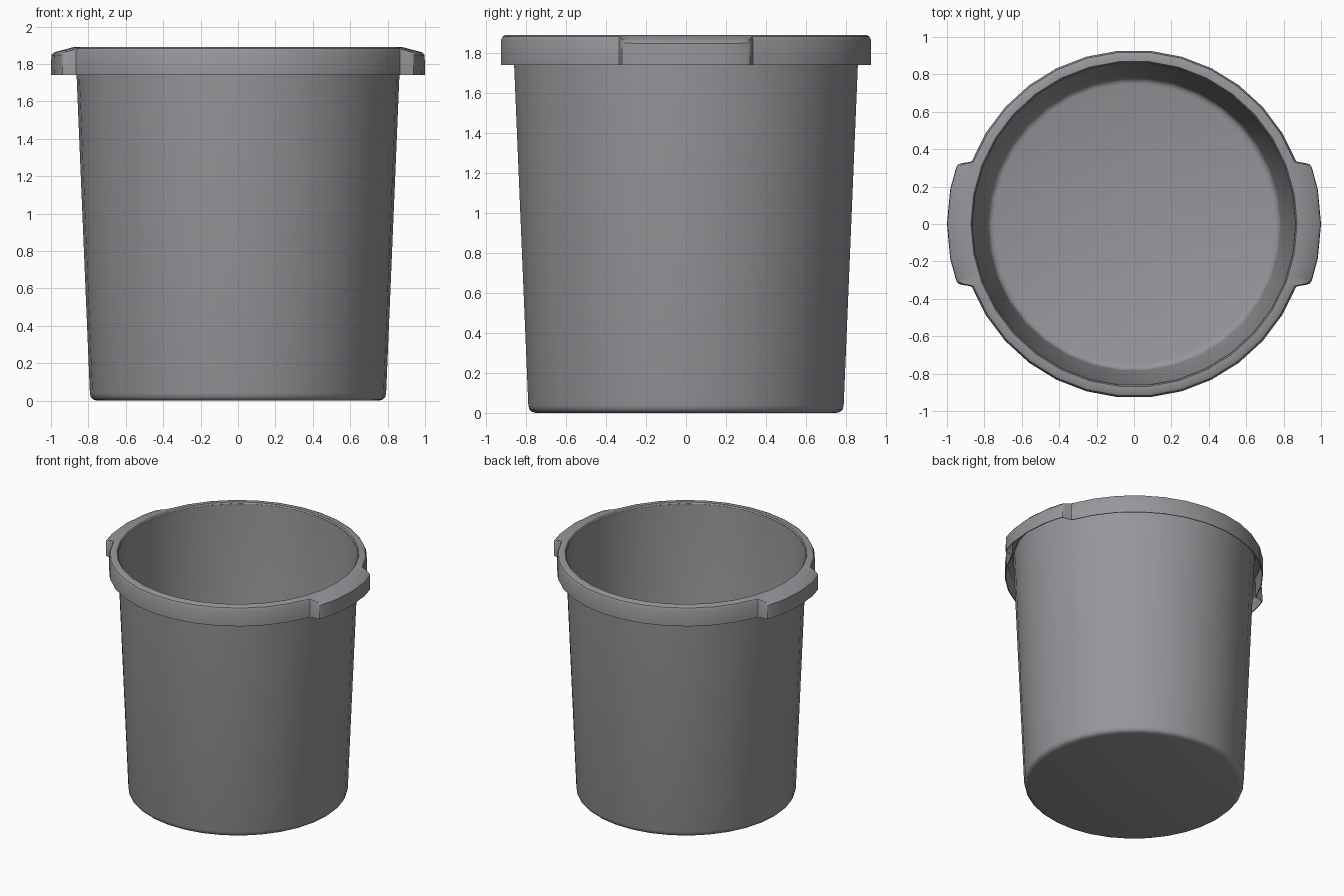
import bpy, bmesh, math

if "Cube" in bpy.data.objects:
    bpy.data.objects.remove(bpy.data.objects["Cube"])

SEG = 34
STEP = 360 / SEG

grey = bpy.data.materials.new("plain grey plastic")
grey.diffuse_color = (0.31, 0.305, 0.325, 1)
grey.use_nodes = True
grey.node_tree.nodes["Principled BSDF"].inputs["Base Color"].default_value = grey.diffuse_color


def chord(a):
    """Radius factor that keeps in-between angles on the flat side of the polygon."""
    off = (a % STEP) - STEP / 2
    return math.cos(math.radians(STEP / 2)) / math.cos(math.radians(off))


def lathe(name, angles, profile, closed):
    """Skin rings of (radius, z) points; closed joins last point to first, otherwise caps ends."""
    bm = bmesh.new()
    cols = []
    for a in angles:
        c, s = math.cos(math.radians(a)), math.sin(math.radians(a))
        cols.append([bm.verts.new((r * c, r * s, z)) for r, z in profile(a)])
    n, m = len(cols), len(cols[0])
    for i in range(n):
        p, q = cols[i], cols[(i + 1) % n]
        for j in range(m if closed else m - 1):
            k = (j + 1) % m
            bm.faces.new((p[j], q[j], q[k], p[k]))
    if not closed:
        bm.faces.new([c[0] for c in cols])
        bm.faces.new([c[-1] for c in cols])
    bmesh.ops.recalc_face_normals(bm, faces=bm.faces)
    me = bpy.data.meshes.new(name)
    bm.to_mesh(me)
    bm.free()
    me.materials.append(grey)
    ob = bpy.data.objects.new(name, me)
    bpy.context.collection.objects.link(ob)
    bpy.ops.object.select_all(action='DESELECT')
    ob.select_set(True)
    bpy.context.view_layer.objects.active = ob
    bpy.ops.object.shade_smooth_by_angle(angle=math.radians(35))
    return ob


# Tapered thin-walled body with rounded bottom edge, outside then inside
body = [(0.755, 0.0), (0.775, 0.006), (0.787, 0.018), (0.792, 0.04), (0.869, 1.88),
        (0.863, 1.88), (0.786, 0.05), (0.78, 0.028), (0.768, 0.016), (0.75, 0.01)]
lathe("bucket_body", [i * STEP for i in range(SEG)], lambda a: body, False)

# Rim: hollow turned-down lip, widened into a grip on each side
plain = [(0.863, 1.876), (0.872, 1.89), (0.905, 1.89), (0.921, 1.882), (0.93, 1.862), (0.93, 1.74)]
grip = [(0.863, 1.876), (0.872, 1.89), (0.885, 1.889), (0.985, 1.862), (0.998, 1.848), (1.0, 1.74)]
# degrees from the x axis -> how far the rim is pushed out to the grip shape
ends = {17.6: 0.97, 18.8: 0.88, 19.6: 0.6, 20.5: 0.2}


def rim_profile(a):
    d = abs((a + 90) % 180 - 90)
    near = min(ends, key=lambda e: abs(e - d))
    if abs(near - d) < 0.01:
        t = ends[near]
    else:
        t = 1.0 if d < 17 else 0.0
    f = chord(a) if 17 < d < 21 else 1.0
    top = [((p[0] + (g[0] - p[0]) * t), p[1] + (g[1] - p[1]) * t) for p, g in zip(plain, grip)]
    top = [(r * f if i < 3 else r, z) for i, (r, z) in enumerate(top)]
    under = [(r - 0.006, z if i == 5 else z - 0.007) for i, (r, z) in enumerate(top)]
    under[0] = (top[0][0] + 0.002, top[0][1] - 0.004)
    under[1] = (top[1][0] + 0.001, top[1][1] - 0.008)
    return top + under[::-1]


angles = [i * STEP for i in range(SEG)]
for e in ends:
    angles += [e, 180 - e, 180 + e, 360 - e]
lathe("rim_with_grips", sorted(angles), rim_profile, True)
